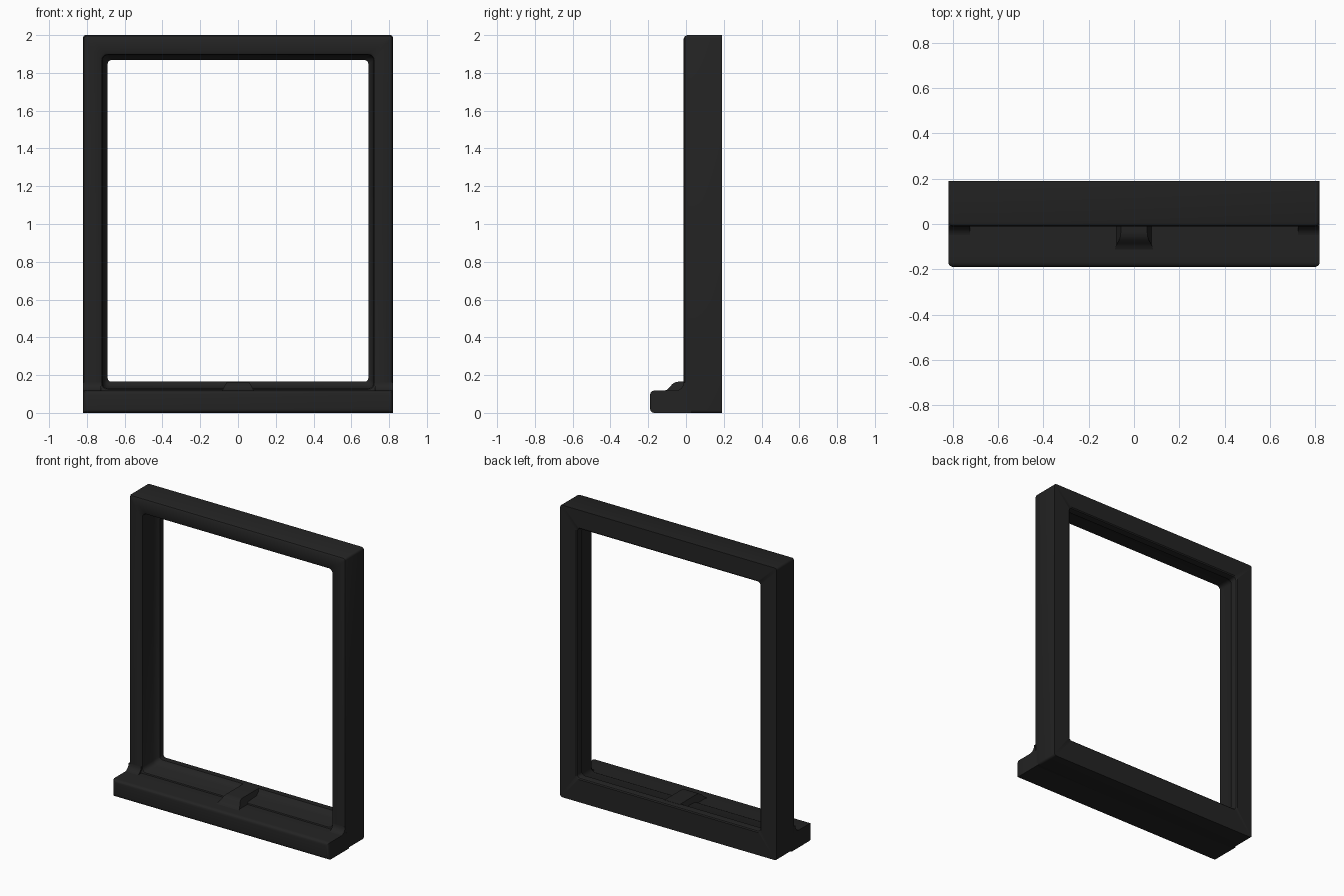
import bpy, bmesh, math

if "Cube" in bpy.data.objects:
    bpy.data.objects.remove(bpy.data.objects["Cube"])

black = bpy.data.materials.new("matte_black")
black.diffuse_color = (0.017, 0.017, 0.017, 1)
black.use_nodes = True
black.node_tree.nodes["Principled BSDF"].inputs["Base Color"].default_value = black.diffuse_color


def finish(name, bm):
    bmesh.ops.recalc_face_normals(bm, faces=bm.faces)
    me = bpy.data.meshes.new(name)
    bm.to_mesh(me)
    bm.free()
    ob = bpy.data.objects.new(name, me)
    bpy.context.collection.objects.link(ob)
    me.materials.append(black)
    bpy.ops.object.select_all(action='DESELECT')
    ob.select_set(True)
    bpy.context.view_layer.objects.active = ob
    bpy.ops.object.shade_smooth_by_angle(angle=math.radians(35))
    return ob


def rounded_rect(bm, hw, z0, z1, r, y, n=4):
    """Closed loop of vertices around a rounded rectangle in the xz plane."""
    verts = []
    corners = [(hw - r, z1 - r, 0), (-hw + r, z1 - r, 90),
               (-hw + r, z0 + r, 180), (hw - r, z0 + r, 270)]
    for cx, cz, start in corners:
        for i in range(n + 1):
            a = math.radians(start + 90 * i / n)
            verts.append(bm.verts.new((cx + r * math.cos(a), y, cz + r * math.sin(a))))
    return verts


def extrude_x(name, profile, x0, x1, taper=None):
    """Solid with a yz profile; taper(z) shrinks the half width with height."""
    bm = bmesh.new()
    t = taper or (lambda z: 0)
    a = [bm.verts.new((x0 + t(z), y, z)) for y, z in profile]
    b = [bm.verts.new((x1 - t(z), y, z)) for y, z in profile]
    bm.faces.new(a)
    bm.faces.new(b)
    k = len(a)
    for i in range(k):
        j = (i + 1) % k
        bm.faces.new((a[i], a[j], b[j], b[i]))
    return finish(name, bm)


# Frame: cross-section swept as nested loops (half width, z0, z1, corner radius, y)
section = [
    (0.82, 0.0, 2.0, 0.015, 0.19), (0.82, 0.0, 2.0, 0.015, 0.008),
    (0.815, 0.005, 1.995, 0.015, -0.005), (0.802, 0.018, 1.982, 0.012, -0.012),
    (0.73, 0.115, 1.908, 0.03, -0.012), (0.721, 0.125, 1.898, 0.03, -0.006),
    (0.718, 0.13, 1.895, 0.03, 0.008), (0.714, 0.134, 1.892, 0.03, 0.10),
    (0.703, 0.150, 1.880, 0.025, 0.128), (0.69, 0.165, 1.868, 0.02, 0.14),
    (0.69, 0.165, 1.868, 0.02, 0.172), (0.693, 0.162, 1.871, 0.02, 0.184),
    (0.70, 0.155, 1.878, 0.02, 0.19),
]
bm = bmesh.new()
loops = [rounded_rect(bm, *s) for s in section]
for k, la in enumerate(loops):
    lb = loops[(k + 1) % len(loops)]
    for i in range(len(la)):
        j = (i + 1) % len(la)
        bm.faces.new((la[i], la[j], lb[j], lb[i]))
finish("window_frame", bm)

# Sill: box with rounded front, overlapping the bottom rail
bm = bmesh.new()
bmesh.ops.create_cube(bm, size=1)
for v in bm.verts:
    v.co.x *= 1.64
    v.co.y = -0.19 if v.co.y < 0 else 0.03
    v.co.z = 0.0 if v.co.z < 0 else 0.118
front = [e for e in bm.edges if all(v.co.y < -0.1 for v in e.verts)]
bmesh.ops.bevel(bm, geom=front, offset=0.022, segments=4, profile=0.5, affect='EDGES')
finish("sill", bm)

# Concave fillets where the sill meets the uprights
r = 0.045
cove = [(0.0, 0.10), (-0.012 - r, 0.10)]
cove += [(-0.012 - r + r * math.sin(a), 0.117 + r - r * math.cos(a))
         for a in [math.pi / 2 * i / 6 for i in range(7)]]
cove += [(0.0, 0.117 + r)]
for side, x0, x1 in (("left", -0.82, -0.725), ("right", 0.725, 0.82)):
    extrude_x(side + "_sill_fillet", cove, x0, x1)

# Central raised catch on the sill, narrowing towards its top
catch = [(0.15, 0.10), (-0.115, 0.10), (-0.115, 0.117), (-0.10, 0.123), (-0.085, 0.138),
         (-0.072, 0.153), (-0.055, 0.163), (-0.035, 0.166), (0.15, 0.166)]
extrude_x("catch", catch, -0.085, 0.085, lambda z: max(0, z - 0.117) * 0.55)
